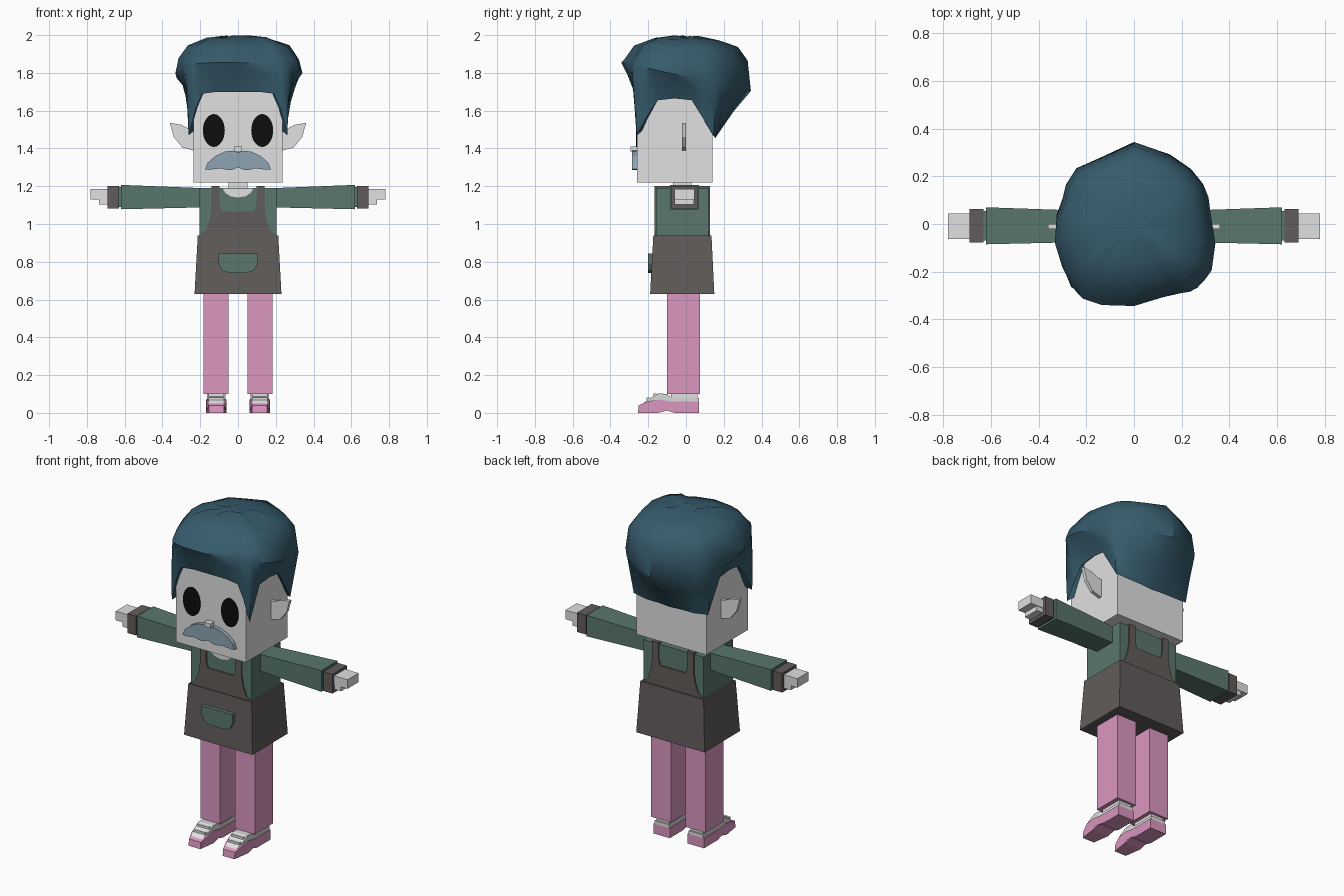
import bpy, bmesh, math, random
from mathutils import Vector

random.seed(4)
cube = bpy.data.objects.get("Cube")
if cube:
    bpy.data.objects.remove(cube, do_unlink=True)


def material(name, *rgb):
    m = bpy.data.materials.new(name)
    m.use_nodes = True
    m.diffuse_color = (*rgb, 1)
    m.node_tree.nodes["Principled BSDF"].inputs["Base Color"].default_value = (*rgb, 1)
    return m


SKIN = material("pale skin", .75, .75, .75)
HAIR = material("dark teal hair", .037, .105, .15)
SHIRT = material("green shirt", .1, .185, .15)
APRON = material("charcoal apron", .12, .107, .103)
PINK = material("pink trousers", .71, .31, .53)
BLACK = material("black eyes", .004, .004, .004)
GREY = material("blue grey moustache", .27, .37, .45)


def finish(name, bm, mat):
    bmesh.ops.recalc_face_normals(bm, faces=bm.faces)
    mesh = bpy.data.meshes.new(name)
    bm.to_mesh(mesh)
    bm.free()
    mesh.materials.append(mat)
    ob = bpy.data.objects.new(name, mesh)
    bpy.context.collection.objects.link(ob)
    return ob


def loft(name, rings, mat):
    """Skin a list of matching point rings and cap both ends."""
    bm = bmesh.new()
    rows = [[bm.verts.new(p) for p in ring] for ring in rings]
    n = len(rows[0])
    for a, b in zip(rows, rows[1:]):
        for i in range(n):
            j = (i + 1) % n
            bm.faces.new((a[i], a[j], b[j], b[i]))
    bm.faces.new(rows[0])
    bm.faces.new(rows[-1])
    return finish(name, bm, mat)


def box(name, x, y, z, mat):
    rings = [[(x[0], y[0], h), (x[1], y[0], h), (x[1], y[1], h), (x[0], y[1], h)] for h in z]
    return loft(name, rings, mat)


def plate(name, outline, y0, y1, mat):
    """Extrude an x-z outline along y."""
    return loft(name, [[(x, y, z) for x, z in outline] for y in (y0, y1)], mat)


def mirrored(half):
    """Close a half outline (x >= 0) across the centre line."""
    return half + [(-x, z) for x, z in reversed(half) if x > 0]


def side(s, lo, hi):
    return (s * lo, s * hi)


# Head, neck and face
box("head", (-.235, .235), (-.26, .14), (1.22, 1.74), SKIN)
box("neck", (-.05, .05), (-.07, .03), (1.17, 1.23), SKIN)
box("nose", (-.022, .022), (-.295, -.255), (1.385, 1.41), SKIN)
plate("moustache", mirrored([(0, 1.38), (.03, 1.388), (.07, 1.383), (.12, 1.36), (.16, 1.325),
                             (.175, 1.29), (.15, 1.287), (.09, 1.295), (.06, 1.287), (.03, 1.287),
                             (0, 1.3)]), -.285, -.255, GREY)
for s, tag in ((1, "left"), (-1, "right")):
    turn = [2 * math.pi * i / 28 for i in range(28)]
    plate(tag + "_eye", [(s * .128 + .058 * math.cos(t), 1.495 + .087 * math.sin(t)) for t in turn],
          -.264, -.258, BLACK)
    ear = [(.22, 1.5), (.26, 1.505), (.3, 1.525), (.36, 1.535), (.34, 1.46), (.295, 1.405), (.22, 1.385)]
    plate(tag + "_ear", [(s * x, z) for x, z in ear], -.02, 0, SKIN)

# Hair: widest outline, then a hairline with sideburns and an arch over the ears
outline = [(-.01, .345), (.1, .31), (.3, .15), (.32, 0), (.34, -.17), (.25, -.28), (.15, -.29),
           (-.02, -.345), (-.22, -.31), (-.29, -.2), (-.335, -.03), (-.3, .1), (-.26, .22), (-.13, .28)]
polar = sorted((math.atan2(y, x), math.hypot(x, y)) for x, y in outline)
polar = [(polar[-1][0] - math.tau, polar[-1][1])] + polar + [(polar[0][0] + math.tau, polar[0][1])]


def widest(p):
    a = math.atan2(p.y, p.x)
    for (a0, r0), (a1, r1) in zip(polar, polar[1:]):
        if a0 <= a <= a1:
            r = r0 + (r1 - r0) * (a - a0) / (a1 - a0)
            y = r * math.sin(a)
            return Vector((r * math.cos(a), y, 1.78 - .22 * y))


half = [(0, -.275, 1.7), (.11, -.275, 1.7), (.19, -.275, 1.69), (.225, -.272, 1.61),
        (.262, -.262, 1.47), (.258, -.2, 1.58), (.25, -.15, 1.655), (.25, -.06, 1.665),
        (.25, .03, 1.655), (.25, .09, 1.56), (.25, .145, 1.47), (.16, .155, 1.46),
        (.08, .155, 1.46), (0, .155, 1.455)]
hairline = [Vector(p) for p in half + [(-x, y, z) for x, y, z in reversed(half) if x > 0]]
wide = [widest(p) for p in hairline]
hair_rings = []
for f, z in ((.18, 2.0), (.5, 1.99), (.8, 1.95), (.95, 1.88)):
    hair_rings.append([(w.x * f, w.y * f, z - random.uniform(0, .012) - .04 * max(0, w.y) * f) for w in wide])
hair_rings.append(wide)
hair_rings.append([w.lerp(p, .5) * 1.01 for w, p in zip(wide, hairline)])
hair_rings.append(hairline)
hair_rings.append([(p.x * .85, p.y * .85, p.z + .03) for p in hairline])
hair = loft("hair", hair_rings, HAIR)
bpy.ops.object.select_all(action="DESELECT")
hair.select_set(True)
bpy.context.view_layer.objects.active = hair
bpy.ops.object.shade_smooth_by_angle(angle=math.radians(40))

# Shirt and apron
box("shirt", (-.203, .203), (-.16, .12), (.9, 1.19), SHIRT)
collar = [(.08, 1.187), (.068, 1.165), (.04, 1.147), (0, 1.14)]
plate("neckline", mirrored(collar), -.164, -.158, SKIN)


def rect(w, y0, y1, z):
    return [(-w, y0, z), (w, y0, z), (w, y1, z), (-w, y1, z)]


loft("apron_skirt", [rect(.23, -.19, .15, .63), rect(.213, -.173, .135, .94)], APRON)
bib = [(0, 1.065), (.085, 1.065), (.097, 1.1), (.097, 1.195), (.14, 1.195), (.14, 1.08),
       (.15, 1.02), (.17, .965), (.203, .94), (0, .93)]
plate("front_bib", mirrored(bib), -.167, -.158, APRON)
plate("back_bib", mirrored(bib), .118, .127, APRON)
pocket = [(0, .845), (.105, .845), (.103, .79), (.085, .755), (.05, .742), (0, .74)]
plate("pocket", mirrored(pocket), -.202, -.165, SHIRT)


def rect_x(x, y0, y1, z0, z1):
    return [(x, y0, z0), (x, y1, z0), (x, y1, z1), (x, y0, z1)]


# Straps, arms, hands, legs and shoes
sole = [(-.255, 0), (-.25, .04), (-.2, .062), (-.14, .07), (-.08, .06), (.07, .06), (.07, 0),
        (-.06, 0), (-.1, .012), (-.15, 0)]
upper = [(-.235, .045), (-.19, .078), (-.145, .103), (-.1, .1), (-.075, .08), (.07, .08),
         (.07, .06), (-.08, .06)]


def shoe_part(name, s, x0, x1, profile, mat):
    rings = []
    for x in (x0, x1):
        rings.append([(s * (.115 + (x - .115) * (.72 if y < -.21 else 1)), y, z) for y, z in profile])
    loft(name, rings, mat)


for s, tag in ((1, "left"), (-1, "right")):
    box(tag + "_strap", side(s, .097, .14), (-.167, .127), (1.18, 1.2), APRON)
    loft(tag + "_sleeve", [rect_x(s * .19, -.075, .055, 1.088, 1.19),
                           rect_x(s * .62, -.085, .07, 1.078, 1.207)], SHIRT)
    box(tag + "_sleeve_end", side(s, .61, .635), (-.07, .055), (1.09, 1.195), SHIRT)
    box(tag + "_cuff", side(s, .63, .69), (-.078, .062), (1.083, 1.2), APRON)
    box(tag + "_hand", side(s, .68, .78), (-.062, .045), (1.13, 1.185), SKIN)
    box(tag + "_thumb", side(s, .68, .735), (-.06, .042), (1.102, 1.132), SKIN)
    box(tag + "_leg", side(s, .05, .183), (-.1, .075), (.1, .68), PINK)
    shoe_part(tag + "_shoe_sole", s, .06, .17, sole, PINK)
    shoe_part(tag + "_shoe_upper", s, .067, .163, upper, SKIN)
    box(tag + "_ankle", side(s, .072, .158), (-.08, .06), (.07, .105), SKIN)
    for y, z in ((-.2, .068), (-.165, .088)):
        box(tag + "_lace", side(s, .075, .155), (y - .008, y + .008), (z, z + .014), SKIN)
